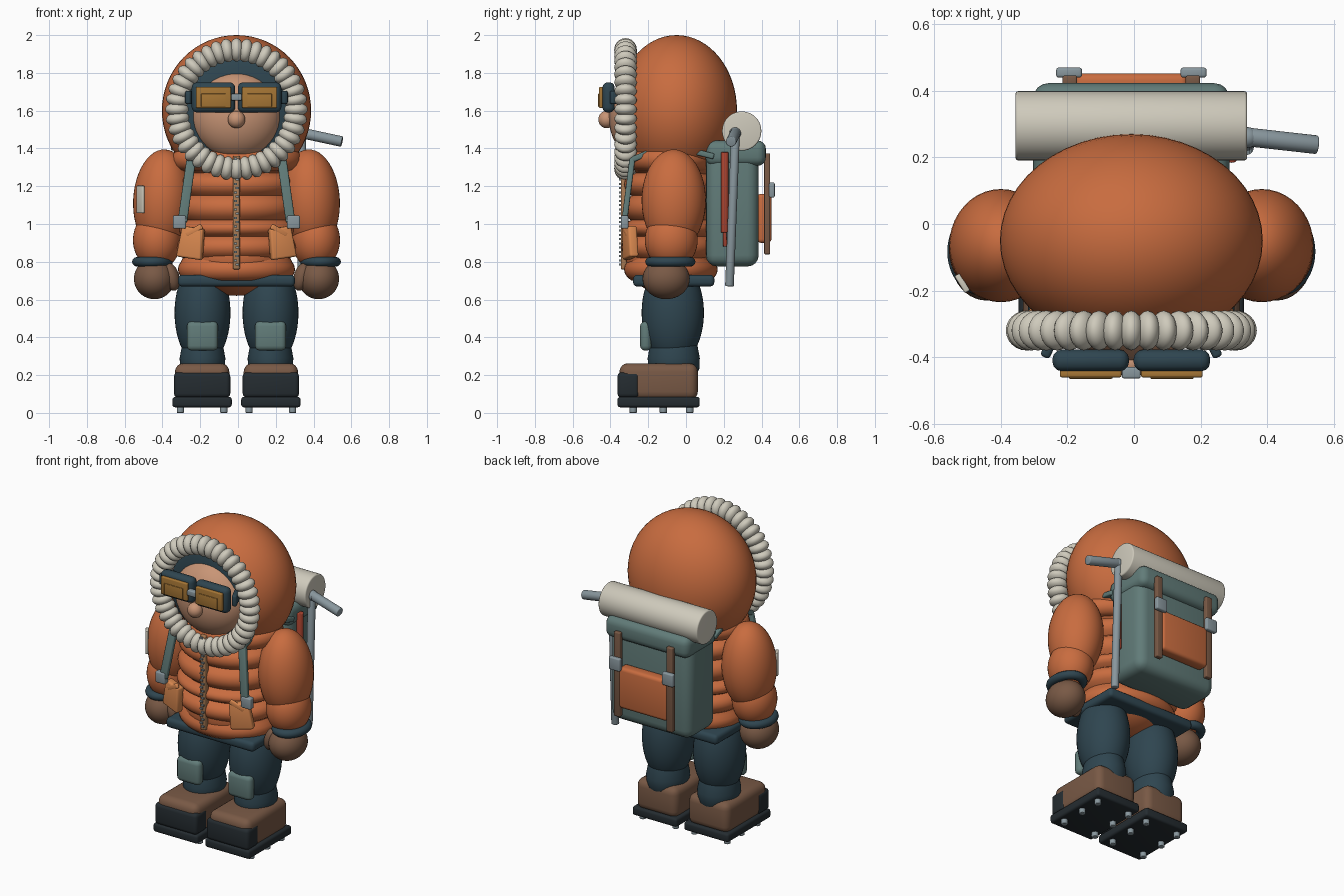
import bpy, bmesh
from math import sin, cos, pi, radians
from mathutils import Vector, Matrix, Euler

if "Cube" in bpy.data.objects:
    bpy.data.objects.remove(bpy.data.objects["Cube"])

COL = dict(orange=(.58, .15, .05), pocket=(.70, .25, .08), navy=(.028, .06, .08), teal=(.12, .2, .19),
           brown=(.19, .1, .06), cream=(.62, .59, .5), rubber=(.018, .025, .03), skin=(.58, .3, .18),
           amber=(.38, .18, .035), metal=(.25, .31, .34), red=(.42, .06, .03), tan=(.4, .2, .09))
MATS = {}
for k, c in COL.items():
    MATS[k] = bpy.data.materials.new(k)
    MATS[k].diffuse_color = (*c, 1)


def finish(name, bm, mat, loc=(0, 0, 0), rot=(0, 0, 0), angle=40):
    me = bpy.data.meshes.new(name)
    bmesh.ops.recalc_face_normals(bm, faces=bm.faces)
    bm.to_mesh(me)
    bm.free()
    me.materials.append(MATS[mat])
    ob = bpy.data.objects.new(name, me)
    bpy.context.collection.objects.link(ob)
    ob.location = loc
    ob.rotation_euler = [radians(a) for a in rot]
    bpy.ops.object.select_all(action='DESELECT')
    ob.select_set(True)
    bpy.context.view_layer.objects.active = ob
    bpy.ops.object.shade_smooth_by_angle(angle=radians(angle))
    return ob


def ball(name, mat, loc, r, rot=(0, 0, 0), u=40, v=24):
    bm = bmesh.new()
    bmesh.ops.create_uvsphere(bm, u_segments=u, v_segments=v, radius=1)
    bmesh.ops.scale(bm, vec=r, verts=bm.verts)
    return finish(name, bm, mat, loc, rot)


def box(name, mat, loc, size, bev=.01, rot=(0, 0, 0), seg=3, taper=1):
    bm = bmesh.new()
    bmesh.ops.create_cube(bm, size=1)
    for p in bm.verts:
        if p.co.z > 0:
            p.co.x *= taper
    bmesh.ops.scale(bm, vec=size, verts=bm.verts)
    if bev:
        bmesh.ops.bevel(bm, geom=bm.edges[:], offset=bev, segments=seg, profile=.5, affect='EDGES')
    return finish(name, bm, mat, loc, rot)


def rod(name, mat, a, b, r, bev=.005, n=24):
    a, b = Vector(a), Vector(b)
    bm = bmesh.new()
    bmesh.ops.create_cone(bm, cap_ends=True, segments=n, radius1=r, radius2=r, depth=(b - a).length)
    if bev:
        rim = [e for e in bm.edges if abs(e.verts[0].co.z - e.verts[1].co.z) < 1e-5]
        bmesh.ops.bevel(bm, geom=rim, offset=bev, segments=3, profile=.5, affect='EDGES')
    q = (b - a).to_track_quat('Z', 'Y')
    bmesh.ops.transform(bm, matrix=q.to_matrix().to_4x4(), verts=bm.verts)
    return finish(name, bm, mat, (a + b) / 2)


def lathe(name, mat, prof, rx, ry, loc, n=48, closed=False):
    """Spin (scale-or-radius offset, z) points round an ellipse."""
    bm = bmesh.new()
    rings = [[bm.verts.new(((rx + d) * cos(2 * pi * i / n), (ry + d) * sin(2 * pi * i / n), z))
              for i in range(n)] for d, z in prof]
    pairs = list(zip(rings, rings[1:])) + ([(rings[-1], rings[0])] if closed else [])
    for a, b in pairs:
        for i in range(n):
            bm.faces.new((a[i], a[(i + 1) % n], b[(i + 1) % n], b[i]))
    if not closed:
        bm.faces.new(rings[0])
        bm.faces.new(rings[-1])
    return finish(name, bm, mat, loc)


def ring(name, mat, loc, rx, ry, r, rz=None):
    prof = [(r * cos(2 * pi * k / 12), (rz or r) * sin(2 * pi * k / 12)) for k in range(12)]
    return lathe(name, mat, prof, rx, ry, loc, closed=True)


# Hood shell, open at the front
bm = bmesh.new()
bmesh.ops.create_uvsphere(bm, u_segments=48, v_segments=32, radius=1)
bmesh.ops.scale(bm, vec=(.395, .32, .4), verts=bm.verts)
bmesh.ops.bisect_plane(bm, geom=bm.verts[:] + bm.edges[:] + bm.faces[:], plane_co=(0, -.235, 0),
                       plane_no=(0, -1, 0), clear_outer=True)
finish("hood", bm, 'orange', (0, -.05, 1.6))
ball("hood_lining", 'navy', (0, -.27, 1.605), (.28, .04, .28))

# Fur ruff: ring of overlapping tufts
for i in range(40):
    a = 2 * pi * i / 40
    ball("fur_tuft", 'cream', (.315 * sin(a), -.32, 1.607 + .315 * cos(a)), (.037, .06, .062),
         (0, 360 * i / 40, 0), 16, 12)

# Face and goggles
ball("face", 'skin', (0, -.24, 1.575), (.24, .17, .235))
ball("nose", 'skin', (0, -.42, 1.553), (.046, .044, .046), u=24, v=16)
for s in (-1, 1):
    box("goggle_frame", 'navy', (s * .122, -.41, 1.67), (.23, .065, .16), .028)
    box("goggle_lens", 'amber', (s * .122, -.45, 1.67), (.185, .022, .112), .006)
    box("lens_glint", 'amber', (s * .122, -.461, 1.655), (.13, .008, .07), .002)
    box("goggle_strap", 'navy', (s * .24, -.355, 1.67), (.03, .1, .07), .01, (0, 0, s * 25))
box("goggle_bridge", 'metal', (0, -.447, 1.672), (.056, .034, .036), .006)

# Padded jacket body made of stacked bulging bands
edges = [.70, .82, .935, 1.02, 1.15, 1.27, 1.39]
base = [-.03, -.015, -.02, -.025, -.03, -.05]
prof = []
for lo, hi, d in zip(edges, edges[1:], base):
    prof += [(d - .02 + .04 * sin(pi * k / 6) ** .7, lo + (hi - lo) * k / 6) for k in range(6)]
prof += [(-.09, 1.39), (-.18, 1.42)]
lathe("jacket_body", 'orange', prof, .32, .258, (0, -.08, 0))
ball("jacket_belly", 'orange', (0, -.08, .83), (.27, .24, .21))
ring("jacket_collar", 'orange', (0, -.08, 1.34), .285, .19, .06)
box("jacket_hem", 'navy', (0, -.065, .70), (.62, .43, .062), .022)

# Front zip
box("zip_tape", 'tan', (0, -.325, 1.06), (.036, .04, .6), .006)
for i in range(26):
    box("zip_tooth", 'metal', ((-1) ** i * .005, -.349, .785 + i * .0225), (.018, .01, .01), 0)
box("zip_pull", 'metal', (0, -.352, 1.3), (.022, .012, .04), .004)

for s in (-1, 1):
    # Arms and mittens
    ball("upper_sleeve", 'orange', (s * .392, -.065, 1.125), (.155, .17, .27), (0, s * -3, 0))
    ball("lower_sleeve", 'orange', (s * .42, -.078, .915), (.128, .14, .155))
    ring("sleeve_cuff", 'navy', (s * .445, -.083, .8), .08, .105, .028, .026)
    ball("mitten", 'brown', (s * .435, -.105, .71), (.108, .125, .108))
    ball("mitten_thumb", 'brown', (s * .345, -.14, .72), (.042, .05, .075), (0, s * 15, 0))

    # Chest pockets with folded flaps
    box("jacket_pocket", 'pocket', (s * .238, -.297, .9), (.14, .05, .165), .012, (0, s * -8, s * 18), taper=.85)
    box("pocket_flap", 'pocket', (s * .225, -.318, .965), (.1, .02, .03), .008, (0, s * 28, s * 18))

    # Shoulder straps: front, over the shoulder, down to the pack
    path = [(.285, -.325, 1.02), (.24, -.285, 1.34), (.25, -.1, 1.42), (.28, .14, 1.36)]
    pts = [Vector((s * x, y, z)) for x, y, z in path]
    for a, b in zip(pts, pts[1:]):
        q = (b - a).to_track_quat('Z', 'X' if abs((b - a).z) < .1 else 'Y').to_euler()
        o = box("shoulder_strap", 'teal', (a + b) / 2, (.05, .03, (b - a).length + .02), .008)
        if abs((b - a).z) < .1:
            o.data.transform(Matrix.Rotation(pi / 2, 4, 'Z'))
            o.rotation_euler = q
        else:
            o.rotation_euler = Euler((-.125, s * -.14, 0))
    box("strap_buckle", 'metal', (s * .302, -.325, 1.01), (.068, .04, .07), .008)

    # Trousers and knee pads
    ball("upper_leg", 'navy', (s * .18, -.07, .53), (.148, .165, .28))
    lathe("lower_leg", 'navy', [(-.02, .2), (0, .23), (.003, .29), (-.01, .36), (-.03, .42)],
          .118, .135, (s * .18, -.065, 0))
    box("knee_pad", 'teal', (s * .18, -.213, .407), (.165, .06, .155), .026)

    # Boots
    bx = s * .182
    box("boot_upper", 'brown', (bx, -.145, .165), (.288, .415, .195), .045, seg=4)
    box("boot_toe_cap", 'rubber', (bx, -.305, .148), (.298, .115, .135), .022)
    box("boot_sole", 'rubber', (bx, -.145, .057), (.314, .435, .055), .014)
    for dx in (-.115, .115):
        for y in (-.28, -.12, .02):
            rod("sole_cleat", 'metal', (bx + dx, y, 0), (bx + dx, y, .035), .02, .004, 10)

    # Pack straps and buckles
    box("pack_strap", 'brown', (s * .185, .43, 1.107), (.044, .032, .535), .006)
    box("pack_buckle", 'metal', (s * .187, .455, 1.18), (.078, .03, .08), .008)

# Sleeve reflector
box("sleeve_patch", 'cream', (-.508, -.178, 1.13), (.018, .06, .145), .005, (0, 0, 32))

# Backpack with lid, outer pocket and bedroll
box("pack_body", 'teal', (0, .245, 1.09), (.57, .28, .63), .06, seg=4)
box("pack_lid", 'teal', (0, .263, 1.375), (.59, .32, .135), .045, seg=4)
box("pack_pocket", 'orange', (0, .415, 1.03), (.34, .075, .26), .02)
rod("bedroll", 'cream', (-.348, .295, 1.492), (.348, .295, 1.492), .104, .008, 40)

# Walking pole with cross handle, and red flask on the pack side
rod("pole_shaft", 'metal', (.345, .23, .67), (.345, .262, 1.48), .023)
rod("pole_handle", 'metal', (.345, .262, 1.482), (.559, .238, 1.436), .028)
ball("pole_joint", 'metal', (.35, .26, 1.48), (.031, .031, .031), u=20, v=12)
rod("red_tool", 'red', (.302, .205, .955), (.302, .205, 1.38), .021)
rod("red_tool_tip", 'red', (.302, .207, .88), (.302, .205, .96), .01, .003, 12)

# Centre the whole figure, handle included
for ob in bpy.data.objects:
    ob.location.x -= .008

for m in bpy.data.materials:
    if m.users and not m.is_grease_pencil:
        m.use_nodes = True
        m.node_tree.nodes["Principled BSDF"].inputs["Base Color"].default_value = m.diffuse_color
